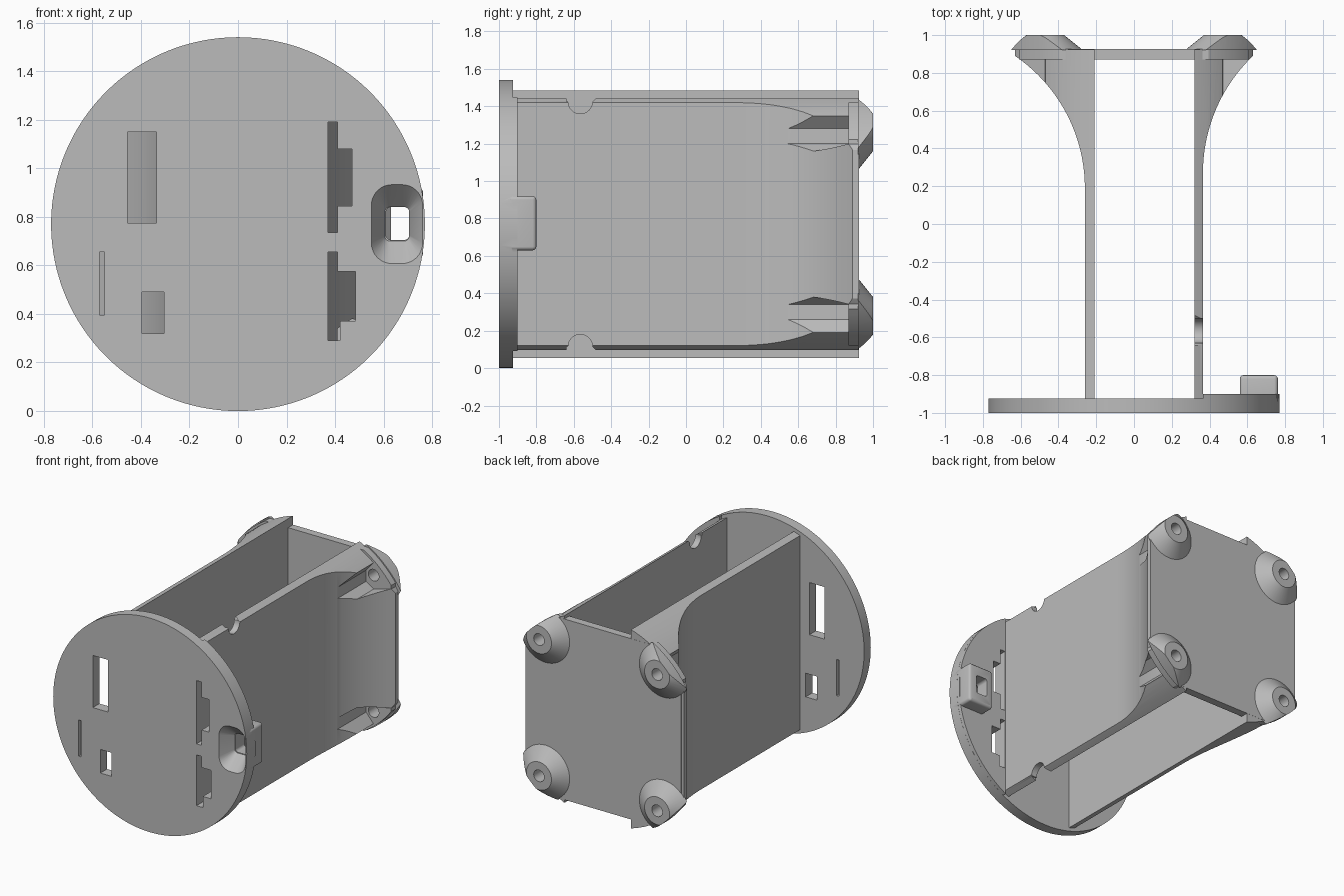
import bpy, bmesh, math

cube = bpy.data.objects.get("Cube")
if cube:
    bpy.data.objects.remove(cube)

grey = bpy.data.materials.new("plain grey")
grey.use_nodes = True
GREY = (0.5, 0.5, 0.5, 1)
grey.diffuse_color = GREY
grey.node_tree.nodes["Principled BSDF"].inputs["Base Color"].default_value = GREY

MID = 0.77  # height of the central axis
PLACE = {"X": lambda u, v, t: (t, u, v),
         "Y": lambda u, v, t: (u, t, v),
         "Z": lambda u, v, t: (u, v, t)}


def loft(name, first, last, axis, a, b):
    """Solid between two matching outlines at positions a and b on an axis."""
    bm = bmesh.new()
    rings = [[bm.verts.new(PLACE[axis](u, v, t)) for u, v in pts]
             for pts, t in ((first, a), (last, b))]
    n = len(first)
    for ring in rings:
        bm.faces.new(ring)
    for i in range(n):
        j = (i + 1) % n
        bm.faces.new((rings[0][i], rings[0][j], rings[1][j], rings[1][i]))
    bmesh.ops.recalc_face_normals(bm, faces=bm.faces)
    mesh = bpy.data.meshes.new(name)
    bm.to_mesh(mesh)
    bm.free()
    mesh.materials.append(grey)
    obj = bpy.data.objects.new(name, mesh)
    bpy.context.collection.objects.link(obj)
    return obj


def prism(name, pts, axis, a, b):
    return loft(name, pts, pts, axis, a, b)


def circle(cx, cz, r, n=48):
    return [(cx + r * math.cos(math.tau * i / n), cz + r * math.sin(math.tau * i / n))
            for i in range(n)]


def rect(x0, x1, z0, z1):
    return [(x0, z0), (x1, z0), (x1, z1), (x0, z1)]


def round_rect(x0, x1, z0, z1, r, n=8):
    pts = []
    for k, (cx, cz) in enumerate(rect(x0 + r, x1 - r, z0 + r, z1 - r)):
        for i in range(n + 1):
            ang = math.pi + (k + i / n) * math.pi / 2
            pts.append((cx + r * math.cos(ang), cz + r * math.sin(ang)))
    return pts


def apply_modifier(obj, mod):
    bpy.context.view_layer.objects.active = obj
    bpy.ops.object.modifier_apply(modifier=mod.name)


def boolean(obj, tool, operation="DIFFERENCE"):
    mod = obj.modifiers.new("shape", "BOOLEAN")
    mod.operation = operation
    mod.solver = "EXACT"
    mod.object = tool
    apply_modifier(obj, mod)
    bpy.data.objects.remove(tool)


def clip_round(obj, r):
    boolean(obj, prism("clip", circle(0, MID, r, 128), "Y", -2, 2), "INTERSECT")


# Round front panel with a thicker segment outside the left wall
panel = prism("front_panel", circle(0, MID, MID, 128), "Y", -1, -0.925)
segment = prism("segment", rect(0.365, 0.9, 0, 2), "Y", -0.95, -0.9)
clip_round(segment, 0.7695)
boolean(panel, segment, "UNION")

# Latch housing behind the panel
latch = prism("latch", round_rect(0.56, 0.762, 0.63, 0.92, 0.02), "Y", -0.95, -0.8)
bevel = latch.modifiers.new("bevel", "BEVEL")
bevel.width = 0.02
bevel.segments = 3
bevel.limit_method = "ANGLE"
bevel.angle_limit = math.radians(60)
apply_modifier(latch, bevel)
boolean(panel, latch, "UNION")
boolean(panel, loft("dish", round_rect(0.545, 0.765, 0.6, 0.94, 0.09),
                    round_rect(0.605, 0.705, 0.7, 0.84, 0.02), "Y", -1.008, -0.9))
boolean(panel, prism("latch_hole", round_rect(0.61, 0.705, 0.705, 0.84, 0.02),
                     "Y", -0.95, -0.7))

# Openings in the panel
step_high = [(0.37, 0.735), (0.41, 0.735), (0.41, 0.845), (0.47, 0.845),
             (0.47, 1.08), (0.41, 1.08), (0.41, 1.19), (0.37, 1.19)]
step_low = [(0.37, 0.29), (0.42, 0.29), (0.42, 0.37), (0.485, 0.37),
            (0.485, 0.575), (0.41, 0.575), (0.41, 0.655), (0.37, 0.655)]
for outline in (rect(-0.455, -0.335, 0.775, 1.15), rect(-0.57, -0.55, 0.395, 0.655),
                rect(-0.395, -0.305, 0.32, 0.49), step_high, step_low):
    boolean(panel, prism("opening", outline, "Y", -1.1, -0.85))


# Side walls flare outward at the back in an arc
def wall(name, side, inner, outer, start):
    end_x, end_y, steps = 0.63, 0.89, 20
    dx, dy = end_x - outer, end_y - start
    radius = (dx * dx + dy * dy) / (2 * dx)
    sweep = math.asin(dy / radius)
    pts = [(inner, -0.93), (outer, -0.93)]
    for i in range(steps + 1):
        a = sweep * i / steps
        pts.append((outer + radius * (1 - math.cos(a)), start + radius * math.sin(a)))
    pts += [(end_x, 0.925), (inner, 0.925)]
    obj = prism(name, [(side * x, y) for x, y in pts], "Z", 0, 2)
    clip_round(obj, 0.745)
    # Screw access channels
    for up in (-1, 1):
        channel = [(0.41, 0.43), (0.47, 0.39), (0.72, 0.46),
                   (0.72, 0.75), (0.47, 0.58), (0.41, 0.51)]
        boolean(obj, prism("channel", [(side * x, MID + up * z) for x, z in channel],
                           "Y", 0.3, 0.875))
    return obj


left_wall = wall("left_wall", 1, 0.32, 0.365, 0.27)
right_wall = wall("right_wall", -1, 0.21, 0.26, 0.19)

# Small round notches in the edges of the left wall
for up in (-1, 1):
    z = MID + up * 0.655
    notch = [(-0.64, z + up * 0.1), (-0.64, z)]
    notch += [(-0.565 - 0.065 * math.cos(math.pi * i / 16),
               z - up * 0.065 * math.sin(math.pi * i / 16)) for i in range(17)]
    notch += [(-0.48, z + up * 0.02), (-0.47, z + up * 0.1)]
    boolean(left_wall, prism("notch", notch, "X", 0.2, 0.5))

# Back plate
plate = prism("back_plate", rect(-0.61, 0.61, 0.12, 1.42), "Y", 0.87, 0.926)
clip_round(plate, 0.76)

# Conical screw bosses on the back plate
parts = [panel, left_wall, right_wall, plate]
for side, side_name in ((1, "left"), (-1, "right")):
    for up, up_name in ((1, "upper"), (-1, "lower")):
        cx, cz = side * 0.47, MID + up * 0.49
        boss = loft(f"{up_name}_{side_name}_boss", circle(cx, cz, 0.2),
                    circle(cx, cz, 0.1), "Y", 0.92, 1.0)
        clip_round(boss, 0.768)
        for body in (boss, plate, left_wall if side > 0 else right_wall):
            boolean(body, prism("screw_hole", circle(cx, cz, 0.042, 24), "Y", 0.8, 1.1))
        parts.append(boss)

# Smooth curved surfaces, keep edges crisp
bpy.ops.object.select_all(action="DESELECT")
for obj in parts:
    obj.select_set(True)
bpy.context.view_layer.objects.active = panel
bpy.ops.object.shade_smooth_by_angle(angle=math.radians(30))
